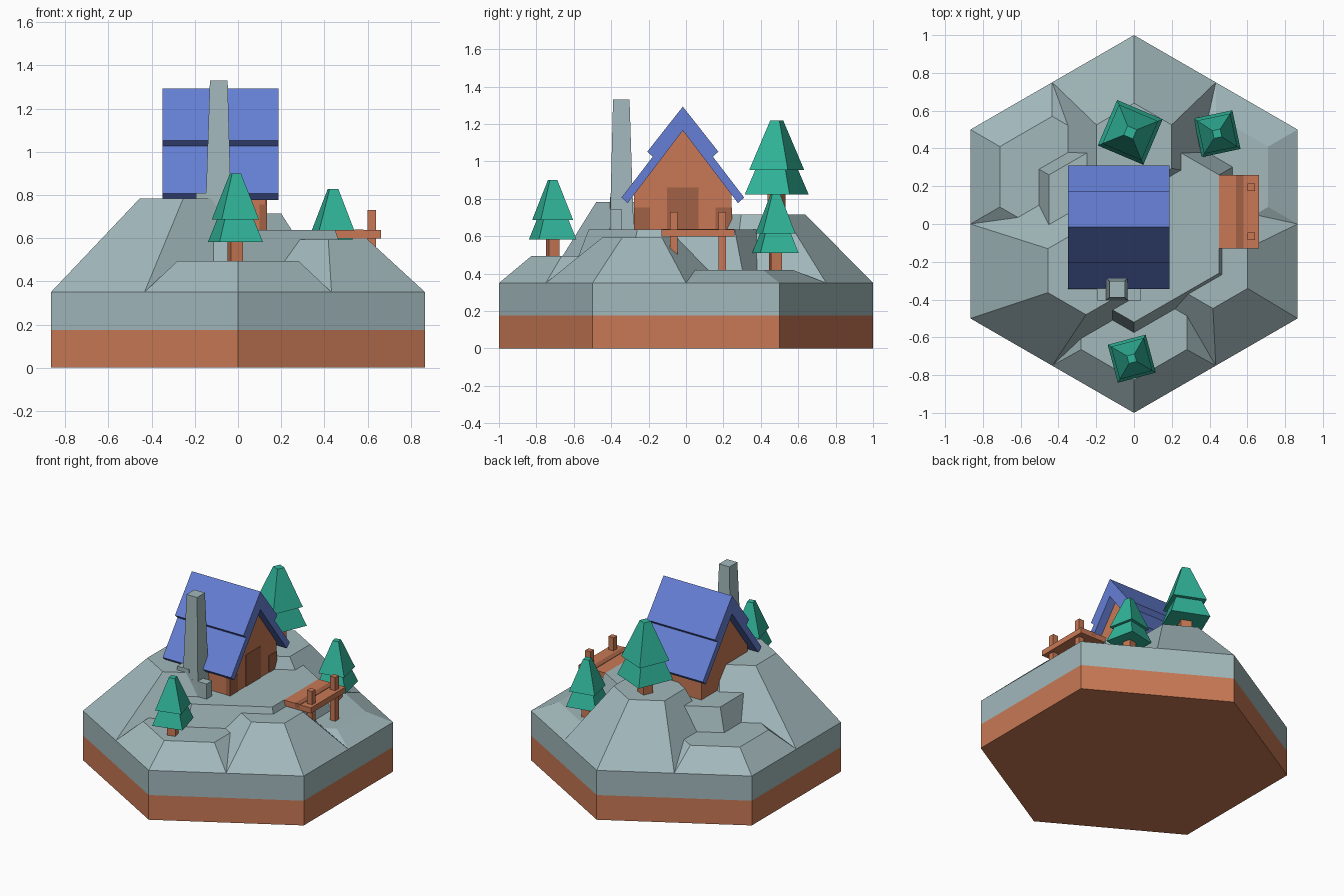
import bpy
from math import sin, cos, radians

if "Cube" in bpy.data.objects:
    bpy.data.objects.remove(bpy.data.objects["Cube"])


def material(name, rgb):
    m = bpy.data.materials.new(name)
    m.diffuse_color = (*rgb, 1)
    m.use_nodes = True
    m.node_tree.nodes["Principled BSDF"].inputs["Base Color"].default_value = m.diffuse_color
    return m


STONE = material("stone", (0.36, 0.48, 0.50))
EARTH = material("earth", (0.58, 0.19, 0.09))
WOOD = material("wood", (0.58, 0.19, 0.09))
DARK = material("dark_wood", (0.36, 0.12, 0.06))
ROOF = material("roof_blue", (0.13, 0.21, 0.66))
LEAF = material("leaf", (0.03, 0.46, 0.32))


def ring(n, r, cx, cy, z, start=90):
    return [(cx + r * cos(radians(start + 360 * i / n)),
             cy + r * sin(radians(start + 360 * i / n)), z) for i in range(n)]


def loft(name, low, high, mat):
    """Closed solid between two rings with equal point counts."""
    n = len(low)
    faces = [tuple(reversed(range(n))), tuple(range(n, 2 * n))]
    faces += [(i, (i + 1) % n, n + (i + 1) % n, n + i) for i in range(n)]
    me = bpy.data.meshes.new(name)
    me.from_pydata(low + high, [], faces)
    me.materials.append(mat)
    ob = bpy.data.objects.new(name, me)
    bpy.context.collection.objects.link(ob)
    return ob


def rect(x0, x1, y0, y1, z):
    return [(x0, y0, z), (x1, y0, z), (x1, y1, z), (x0, y1, z)]


def box(name, x0, x1, y0, y1, z0, z1, mat):
    return loft(name, rect(x0, x1, y0, y1, z0), rect(x0, x1, y0, y1, z1), mat)


def extrude_x(name, yz, x0, x1, mat):
    """Profile given counter-clockwise in (y, z), extruded along x."""
    return loft(name, [(x0, y, z) for y, z in yz], [(x1, y, z) for y, z in yz], mat)


# Hexagonal base layers
loft("earth_layer", ring(6, 1, 0, 0, 0), ring(6, 1, 0, 0, 0.175), EARTH)
loft("stone_layer", ring(6, 1, 0, 0, 0.175), ring(6, 1, 0, 0, 0.35), STONE)

# Central plateau
loft("plateau", ring(6, 0.63, 0, 0, 0.35), ring(6, 0.52, 0, 0, 0.637), STONE)

# Rocky mounds, one per corner: corner angle, top centre, top radius, top height
for name, ang, cx, cy, r, z in [
        ("back", 90, 0, 0.41, 0.23, 0.715),
        ("back_right", 30, 0.433, 0.25, 0.32, 0.42),
        ("front_right", -30, 0.418, -0.235, 0.212, 0.593),
        ("front", -90, 0, -0.503, 0.323, 0.495),
        ("front_left", 210, -0.254, -0.247, 0.233, 0.783),
        ("back_left", 150, -0.433, 0.25, 0.32, 0.48)]:
    bx, by = 0.5 * cos(radians(ang)), 0.5 * sin(radians(ang))
    loft(name + "_mound", ring(6, 0.5, bx, by, 0.35), ring(6, r, cx, cy, z), STONE)

# Cabin walls
YC = -0.017
extrude_x("cabin_walls", [(YC - 0.26, 0.45), (YC + 0.26, 0.45), (YC + 0.26, 0.83),
                          (YC, 1.17), (YC - 0.26, 0.83)], -0.29, 0.13, WOOD)

# Door and corner blocks on the gable wall
box("door", 0.12, 0.134, YC - 0.085, YC + 0.085, 0.63, 0.86, DARK)
for i, s in enumerate((-1, 1)):
    a, b = sorted((YC + s * 0.175, YC + s * 0.262))
    box(f"corner_block_{i}", 0.10, 0.134, a, b, 0.6, 0.755, DARK)

# Two roof tiers, each a folded chevron
for name, outer, inner, zo, zi in [
        ("lower_roof", (0.328, 0.807), (0.295, 0.777), 1.235, 1.165),
        ("upper_roof", (0.19, 1.052), (0.16, 1.025), 1.293, 1.225)]:
    for side, s in (("front", -1), ("back", 1)):
        prof = [(YC, zi), (YC + s * inner[0], inner[1]),
                (YC + s * outer[0], outer[1]), (YC, zo)]
        if s < 0:
            prof.reverse()
        extrude_x(f"{name}_{side}", prof, -0.35, 0.188, ROOF)

# Chimney with stone shoulders
loft("chimney", rect(-0.155, -0.028, -0.408, -0.278, 0.6),
     rect(-0.13, -0.048, -0.39, -0.302, 1.33), STONE)
box("left_shoulder", -0.195, -0.10, -0.405, -0.335, 0.6, 0.81, STONE)
box("right_shoulder", -0.10, 0.037, -0.405, -0.345, 0.6, 0.745, STONE)

# Deck with a dark plank and two posts
box("deck", 0.45, 0.662, -0.13, 0.26, 0.598, 0.637, WOOD)
box("deck_plank", 0.54, 0.58, -0.13, 0.26, 0.61, 0.64, DARK)
for i, y in enumerate((-0.065, 0.195)):
    box(f"deck_post_{i}", 0.60, 0.64, y - 0.02, y + 0.02, 0.36, 0.73, WOOD)


# Pine trees: four-sided trunk and two tiers
def tree(name, x, y, ground, z, h, r, turn):
    def part(label, r0, r1, z0, z1, mat):
        loft(f"{name}_{label}", ring(4, r0, x, y, z0, turn), ring(4, r1, x, y, z1, turn), mat)
    part("trunk", r * 0.28, r * 0.28, ground - 0.05, z + 0.02, WOOD)
    part("lower_tier", r, r * 0.66, z, z + h * 0.34, LEAF)
    part("upper_tier", r * 0.86, r * 0.2, z + h * 0.33, z + h, LEAF)


tree("front_tree", -0.012, -0.713, 0.495, 0.582, 0.318, 0.147, 60)
tree("back_tree", -0.02, 0.485, 0.715, 0.822, 0.398, 0.185, 22)
tree("side_tree", 0.44, 0.478, 0.42, 0.51, 0.317, 0.148, 57)
